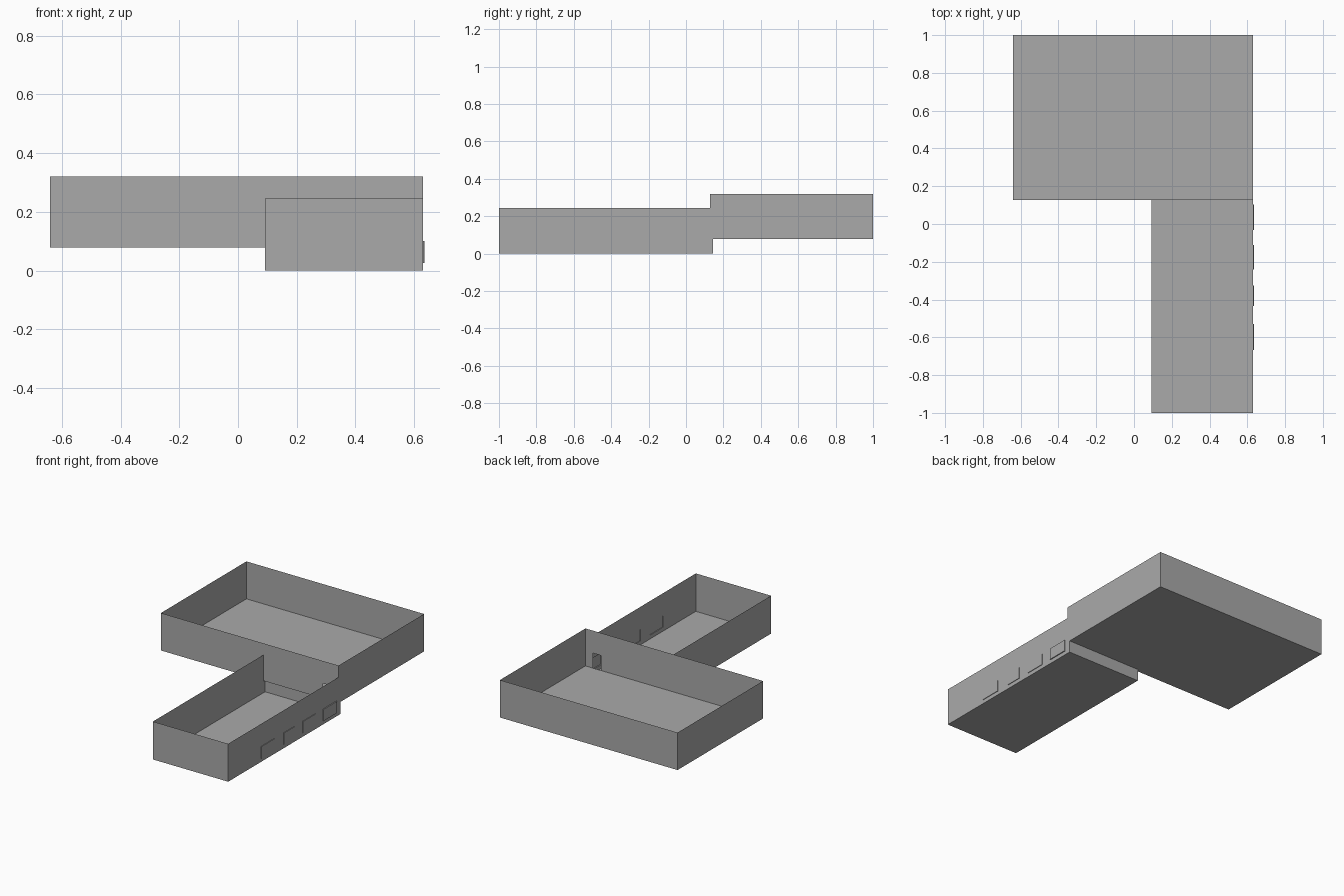
import bpy
import bmesh

cube = bpy.data.objects.get("Cube")
if cube:
    bpy.data.objects.remove(cube, do_unlink=True)

grey = bpy.data.materials.new("plain grey")
grey.use_nodes = True
colour = (0.40, 0.40, 0.40, 1)
grey.diffuse_color = colour
grey.node_tree.nodes["Principled BSDF"].inputs["Base Color"].default_value = colour

# Main dimensions
LEFT, RIGHT, HALL_LEFT = -0.64, 0.63, 0.092
FRONT, MIDDLE, STEP, BACK = -1.0, 0.127, 0.145, 1.0
HALL_TOP, ROOM_FLOOR, ROOM_TOP = 0.245, 0.078, 0.32


def finish(name, bm):
    bmesh.ops.remove_doubles(bm, verts=bm.verts, dist=0.0001)
    mesh = bpy.data.meshes.new(name)
    bm.to_mesh(mesh)
    bm.free()
    mesh.materials.append(grey)
    obj = bpy.data.objects.new(name, mesh)
    bpy.context.collection.objects.link(obj)
    return obj


def face(bm, points):
    return bm.faces.new([bm.verts.new(p) for p in points])


def wall(bm, a, b, low, high):
    """Upright sheet between two plan points."""
    return face(bm, [(*a, low), (*b, low), (*b, high), (*a, high)])


def floor(bm, x0, x1, y0, y1, z):
    face(bm, [(x0, y0, z), (x0, y1, z), (x1, y1, z), (x1, y0, z)])


# Upper room: floor, three plain walls and a front wall with a doorway
bm = bmesh.new()
floor(bm, LEFT, RIGHT, MIDDLE, BACK, ROOM_FLOOR)
corners = [(RIGHT, MIDDLE), (RIGHT, BACK), (LEFT, BACK), (LEFT, MIDDLE)]
for a, b in zip(corners, corners[1:]):
    wall(bm, a, b, ROOM_FLOOR, ROOM_TOP)
door_left, door_right, door_top = 0.52, 0.576, 0.175
profile = [(LEFT, ROOM_FLOOR), (door_left, ROOM_FLOOR), (door_left, door_top),
           (door_right, door_top), (door_right, ROOM_FLOOR), (RIGHT, ROOM_FLOOR),
           (RIGHT, ROOM_TOP), (LEFT, ROOM_TOP)]
face(bm, [(x, MIDDLE, z) for x, z in profile])
finish("upper_room", bm)

# Lower hall: floor, left and front walls, and a low step under the room
bm = bmesh.new()
floor(bm, HALL_LEFT, RIGHT, FRONT, STEP, 0)
wall(bm, (HALL_LEFT, MIDDLE), (HALL_LEFT, FRONT), 0, HALL_TOP)
wall(bm, (HALL_LEFT, FRONT), (RIGHT, FRONT), 0, HALL_TOP)
wall(bm, (RIGHT, MIDDLE), (RIGHT, STEP), 0, ROOM_FLOOR)
wall(bm, (RIGHT, STEP), (HALL_LEFT, STEP), 0, ROOM_FLOOR)
wall(bm, (HALL_LEFT, STEP), (HALL_LEFT, MIDDLE), 0, ROOM_FLOOR)
finish("lower_hall", bm)

# Hall side wall with shallow window niches pushed outwards
windows = [(-0.667, -0.53), (-0.435, -0.325), (-0.242, -0.11), (-0.033, 0.103)]
y_cuts = [FRONT] + [y for pair in windows for y in pair] + [MIDDLE]
z_cuts = [0, 0.025, 0.1, HALL_TOP]
bm = bmesh.new()
niches = []
for i, (y0, y1) in enumerate(zip(y_cuts, y_cuts[1:])):
    for j, (z0, z1) in enumerate(zip(z_cuts, z_cuts[1:])):
        panel = wall(bm, (RIGHT, y0), (RIGHT, y1), z0, z1)
        if i % 2 and j == 1:
            niches.append(panel)
pushed = bmesh.ops.extrude_discrete_faces(bm, faces=niches)["faces"]
for panel in pushed:
    depth = 0.006 if panel.calc_center_median().y > -0.1 else 0.004
    bmesh.ops.translate(bm, verts=panel.verts, vec=(depth, 0, 0))
finish("window_wall", bm)
